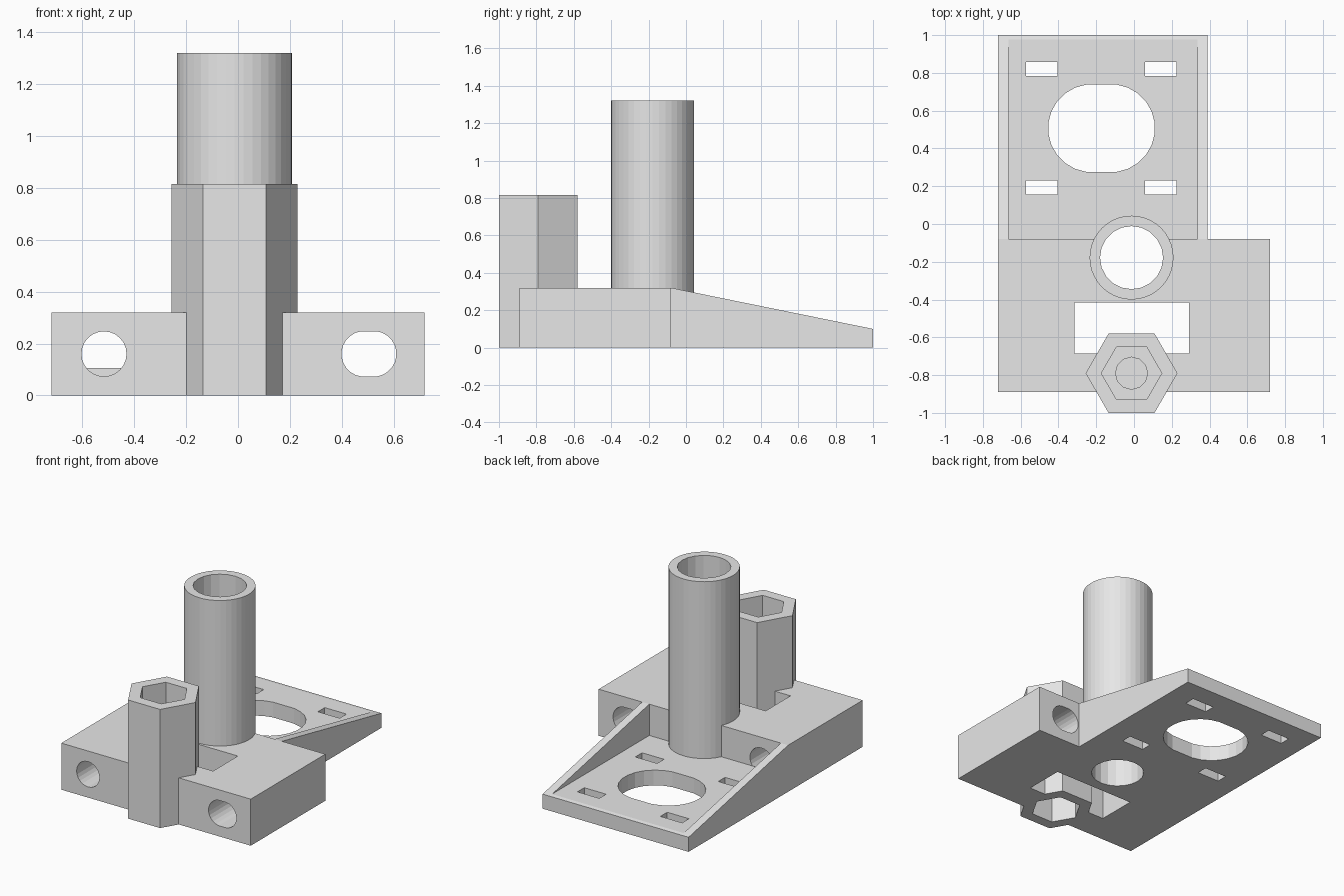
import bpy, bmesh
from math import cos, sin, pi

if "Cube" in bpy.data.objects:
    bpy.data.objects.remove(bpy.data.objects["Cube"], do_unlink=True)

grey = bpy.data.materials.new("plain grey")
grey.use_nodes = True
grey.diffuse_color = (0.8, 0.8, 0.8, 1)
grey.node_tree.nodes["Principled BSDF"].inputs["Base Color"].default_value = (0.8, 0.8, 0.8, 1)

PLACE = {"x": lambda u, v, w: (w, u, v),
         "y": lambda u, v, w: (u, w, v),
         "z": lambda u, v, w: (u, v, w)}


def rect(u0, u1, v0, v1):
    return [(u0, v0), (u1, v0), (u1, v1), (u0, v1)]


def ring(u, v, r, n, stretch=0.0):
    """Regular polygon, or a slot when its halves are pulled apart along u."""
    pts = []
    for i in range(n):
        a = 2 * pi * (i + (0.5 if stretch else 0)) / n
        shift = stretch if cos(a) > 0 else -stretch
        pts.append((u + r * cos(a) + shift, v + r * sin(a)))
    return pts


def prism(name, outline, lo, hi, axis="z"):
    """Extrude an outline along an axis."""
    bm = bmesh.new()
    ends = [[bm.verts.new(PLACE[axis](u, v, w)) for u, v in outline] for w in (lo, hi)]
    n = len(outline)
    for end in ends:
        bm.faces.new(end)
    for i in range(n):
        j = (i + 1) % n
        bm.faces.new((ends[0][i], ends[0][j], ends[1][j], ends[1][i]))
    bmesh.ops.recalc_face_normals(bm, faces=bm.faces)
    mesh = bpy.data.meshes.new(name)
    bm.to_mesh(mesh)
    bm.free()
    mesh.materials.append(grey)
    ob = bpy.data.objects.new(name, mesh)
    bpy.context.collection.objects.link(ob)
    return ob


def cut(ob, outline, lo, hi, axis="z"):
    """Subtract a prism from an object and apply the result."""
    cutter = prism("cutter", outline, lo, hi, axis)
    cutter.hide_render = True
    mod = ob.modifiers.new("cut", "BOOLEAN")
    mod.operation = "DIFFERENCE"
    mod.solver = "EXACT"
    mod.object = cutter
    bpy.context.view_layer.objects.active = ob
    bpy.ops.object.modifier_apply(modifier=mod.name)
    bpy.data.objects.remove(cutter, do_unlink=True)


# Shared measures
CX, TUBE_Y, HEX_Y = -0.013, -0.178, -0.79
BACK, FLOOR, TOP = -0.08, 0.105, 0.32
tube_outline = ring(CX, TUBE_Y, 0.222, 40)
hex_outline = ring(CX, HEX_Y, 0.243, 6)

# Clamp block with a rectangular window and two horizontal bolt holes
block = prism("clamp_block", rect(-0.72, 0.72, -0.89, BACK), 0, TOP)
cut(block, rect(-0.315, 0.29, -0.685, -0.415), -0.1, 0.5)
cut(block, ring(-0.517, 0.16, 0.087, 24), -1.1, 0.1, "y")
cut(block, ring(0.505, 0.16, 0.088, 24, 0.018), -1.1, 0.1, "y")
cut(block, tube_outline, -0.1, 0.5)
cut(block, hex_outline, -0.1, 0.5)

# Motor plate: sloping cheeks either side of a thin floor
side = [(BACK, 0), (1, 0), (1, 0.1), (BACK, TOP)]
plate = prism("motor_plate", side, -0.72, 0.39, "x")
cut(plate, rect(-0.665, 0.335, BACK - 0.1, 1.1), FLOOR, 0.6)
cut(plate, ring(-0.172, 0.507, 0.233, 24, 0.05), -0.1, 0.5)
for x in (-0.488, 0.142):
    for y in (0.192, 0.82):
        cut(plate, rect(x - 0.083, x + 0.083, y - 0.037, y + 0.037), -0.1, 0.5)
cut(plate, tube_outline, -0.1, 0.5)

# Upright bearing tube, open right through
tube = prism("bearing_tube", tube_outline, 0, 1.32)
cut(tube, ring(CX, TUBE_Y, 0.167, 20), -0.1, 1.5)

# Hexagonal nut column with a pocket at each end and a blind bolt hole between
column = prism("nut_column", hex_outline, 0, 0.815)
pocket = ring(CX, HEX_Y, 0.16, 6)
cut(column, pocket, 0.5, 1.0)
cut(column, pocket, -0.1, 0.26)
cut(column, ring(CX, HEX_Y, 0.085, 12), 0.28, 0.6)
